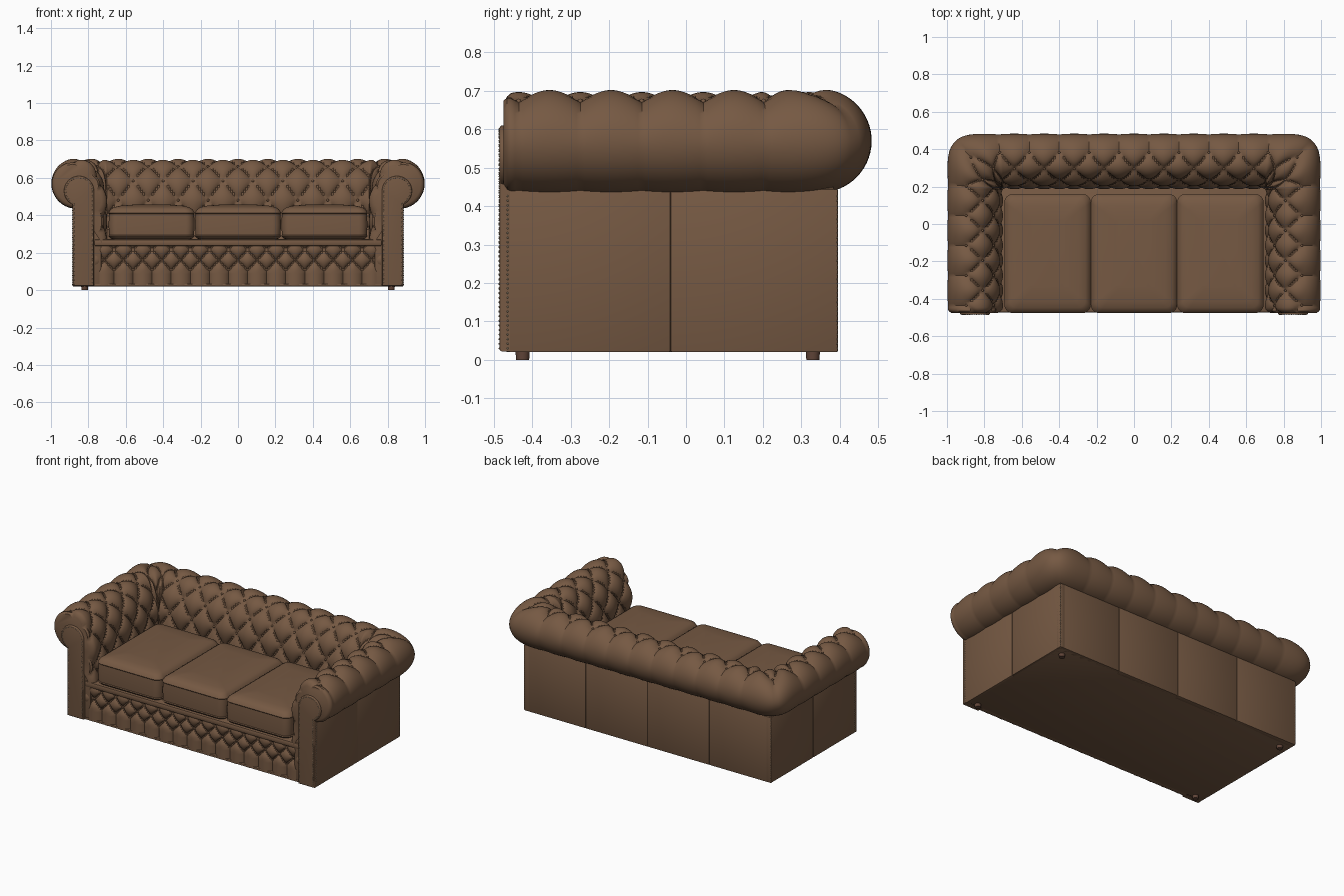
import bpy, bmesh, math
from math import sin, cos, pi, radians
from mathutils import Matrix

if "Cube" in bpy.data.objects:
    bpy.data.objects.remove(bpy.data.objects["Cube"])


def material(name, rgb):
    m = bpy.data.materials.new(name)
    m.diffuse_color = (*rgb, 1)
    m.use_nodes = True
    m.node_tree.nodes["Principled BSDF"].inputs["Base Color"].default_value = m.diffuse_color
    return m


LEATHER = material("brown leather", (0.18, 0.1, 0.056))
STUD = material("pale studs", (0.45, 0.36, 0.25))
WOOD = material("dark wood", (0.12, 0.06, 0.04))


def finish(bm, name, mat):
    bmesh.ops.recalc_face_normals(bm, faces=bm.faces[:])
    me = bpy.data.meshes.new(name)
    bm.to_mesh(me)
    bm.free()
    me.materials.append(mat)
    ob = bpy.data.objects.new(name, me)
    bpy.context.collection.objects.link(ob)
    return ob


def box(name, x0, x1, y0, y1, z0, z1, bevel=0.004, mat=LEATHER):
    bm = bmesh.new()
    bmesh.ops.create_cube(bm, size=1)
    for v in bm.verts:
        v.co = ((x0 + x1) / 2 + v.co.x * (x1 - x0), (y0 + y1) / 2 + v.co.y * (y1 - y0),
                (z0 + z1) / 2 + v.co.z * (z1 - z0))
    bmesh.ops.bevel(bm, geom=bm.edges[:], offset=bevel, segments=2, profile=0.5, affect='EDGES')
    return finish(bm, name, mat)


def dots(name, points, r, mat, sub=1):
    bm = bmesh.new()
    for p in points:
        bmesh.ops.create_icosphere(bm, subdivisions=sub, radius=r, matrix=Matrix.Translation(p))
    return finish(bm, name, mat)


def grid(bm, rows):
    vs = [[bm.verts.new(p) for p in r] for r in rows]
    for a, b in zip(vs, vs[1:]):
        for i in range(len(a) - 1):
            bm.faces.new((a[i], a[i + 1], b[i + 1], b[i]))
    return vs


# --- tufted arms and back: a rolled profile swept round a U ---
IX, IY, PITCH, ROW = 0.70, 0.185, 0.16, 0.115
prof = [(0, 0.25 + 0.021 * i) for i in range(10)]
prof += [(0.16 * (1 - cos(t)), 0.46 + 0.245 * sin(t)) for t in [pi / 2 * i / 40 for i in range(41)]]
prof += [(0.163 + 0.135 * sin(t), 0.57 + 0.135 * cos(t)) for t in [pi * i / 50 for i in range(1, 51)]]
arc = [0]
for p, q in zip(prof, prof[1:]):
    arc.append(arc[-1] + math.dist(p, q))
V0 = next(s for s, p in zip(arc, prof) if p[0] > 0.2 and p[1] > 0.6)  # top button row


def profile_at(v):
    v = min(max(v, 0), arc[-1])
    i = next(j for j in range(len(arc) - 1) if arc[j + 1] >= v - 1e-9)
    L = arc[i + 1] - arc[i]
    t = (v - arc[i]) / L
    (d0, z0), (d1, z1) = prof[i], prof[i + 1]
    return d0 + (d1 - d0) * t, z0 + (z1 - z0) * t, -(z1 - z0) / L, (d1 - d0) / L


def place(k, d, z):
    side = -1
    if k > 6.5:
        k, side = 13 - k, 1
    d = max(d, 0.001)
    if k < -0.125:
        x, y = IX + d, IY + (k + 0.125) * PITCH
    elif k < 2.125:
        t = (k + 0.125) / 2.25 * pi / 2
        f = d / (cos(t) ** 5 + sin(t) ** 5) ** 0.2
        x, y = IX + f * cos(t), IY + f * sin(t)
    else:
        x, y = IX - (k - 2.125) * PITCH, IY + d
    return side * x, y, z


def pad_point(k, pr, v, extra=0.0):
    d, z, nd, nz = pr
    b = (V0 - v) / ROW
    if b >= 0:
        bump, depth = math.sqrt(abs(sin(pi * (k + b / 2)) * sin(pi * (k - b / 2)))), 0.03
    else:
        bump, depth = abs(sin(pi * k)) ** 0.8, 0.004 + 0.026 * max(0, 1 + b / 1.6) ** 1.5
    h = -depth * (1 - bump) + extra
    return place(k, d + nd * h, z + nz * h)


step = ROW / 8
vs = [V0 + step * i for i in range(-int(V0 / step), int((arc[-1] - V0) / step) + 1)] + [arc[-1]]
samples = [(profile_at(v), v) for v in vs]
N = 344
rows = []
for i in range(N + 1):
    e = {0: -0.02, 1: -0.005}.get(min(i, N - i), 0)
    rows.append([pad_point(-4.25 + i / 16, pr, v, e) for pr, v in samples])
bm = bmesh.new()
cols = grid(bm, rows)
bm.faces.new(cols[0])
bm.faces.new(cols[-1])
finish(bm, "tufted_arms_and_back", LEATHER)

# upholstery buttons at the lattice points
pts = []
for r in range(4):
    v = V0 - r * ROW
    pr = profile_at(v)
    for j in range(-4, 18):
        k = j + (r % 2) / 2
        if -4.1 < k < 17.1 and not (r > 1 and (-0.125 < k < 2.125 or 10.875 < k < 13.125)):
            pts.append(pad_point(k, pr, v, 0.003))
dots("upholstery_buttons", pts, 0.007, LEATHER, 2)

# --- body panels with seams ---
box("base", -0.875, 0.875, -0.445, 0.385, 0.02, 0.26)
for s in (-1, 1):
    tag = "left" if s < 0 else "right"
    xs = sorted((s * 0.73, s * 0.88))
    box(tag + "_arm_core", *xs, -0.465, 0.385, 0.025, 0.45)
    xs = sorted((s * 0.85, s * 0.885))
    box(tag + "_side_panel_front", *xs, -0.462, -0.04, 0.02, 0.445)
    box(tag + "_side_panel_rear", *xs, -0.04, 0.395, 0.02, 0.445)
for i in range(4):
    x = -0.885 + i * 0.4425
    box("back_panel", x, x + 0.4425, 0.36, 0.395, 0.02, 0.445)
box("back_core", -0.87, 0.87, 0.23, 0.385, 0.2, 0.45)

# --- scroll-topped arm fronts with studs ---
CX, CZ, R = 0.85, 0.53, 0.08


def scroll(r, x0, x1, z0, n):
    a0 = -math.acos((x1 - CX) / r)
    arc_pts = [(CX + r * cos(a0 + (pi - a0) * i / n), CZ + r * sin(a0 + (pi - a0) * i / n))
               for i in range(n + 1)]
    return [(x1, z0)] + arc_pts + [(x0, z0)]


studs = []
for s in (-1, 1):
    bm = bmesh.new()
    f = bm.faces.new([bm.verts.new((s * x, -0.485, z)) for x, z in scroll(R, 0.77, 0.885, 0.022, 30)])
    ext = bmesh.ops.extrude_face_region(bm, geom=[f])
    for g in ext["geom"]:
        if isinstance(g, bmesh.types.BMVert):
            g.co.y = -0.45
    front = [e for e in bm.edges if all(v.co.y < -0.48 for v in e.verts)]
    bmesh.ops.bevel(bm, geom=front, offset=0.007, segments=3, profile=0.5, affect='EDGES')
    finish(bm, "arm_front_scroll", LEATHER)
    path = scroll(0.071, 0.779, 0.876, 0.03, 24)
    for p, q in zip(path, path[1:]):
        n = max(1, round(math.dist(p, q) / 0.012))
        studs += [(s * (p[0] + (q[0] - p[0]) * i / n), -0.485, p[1] + (q[1] - p[1]) * i / n)
                  for i in range(n)]
    for i in range(34):
        z = 0.03 + i * 0.012
        studs += [(s * 0.883, 0.393, z), (s * 0.885, -0.464, z)]
dots("studs", studs, 0.0028, STUD)

# --- tufted front apron ---
W = 0.102


def apron(x, z):
    a, b = x / W + 0.5, (z - 0.105) / 0.055
    if b >= 0:
        bump = math.sqrt(abs(sin(pi * (a + b / 2)) * sin(pi * (a - b / 2))))
    else:
        bump = abs(sin(pi * a)) ** 0.7
    return (x, -0.447 - 0.024 * bump, z)


bm = bmesh.new()
grid(bm, [[apron(-0.765 + W * i / 12, 0.105 + 0.055 * j / 6) for i in range(181)] for j in range(-9, 16)])
finish(bm, "tufted_apron", LEATHER)
dots("apron_buttons", [(W * i, -0.45, 0.16) for i in range(-7, 8)], 0.006, LEATHER, 2)
box("apron_bottom_trim", -0.77, 0.77, -0.468, -0.43, 0.02, 0.034)
box("seat_rail", -0.77, 0.77, -0.474, 0.2, 0.235, 0.272, 0.01)

# --- three seat cushions, lofted rounded rectangles with piping ---
layers = [(0.06, 0.268), (0.025, 0.27), (0.008, 0.277), (0, 0.285), (-0.004, 0.29), (0, 0.295), (-0.003, 0.35),
          (0, 0.408), (-0.004, 0.413), (0, 0.419), (0.008, 0.432), (0.025, 0.443), (0.06, 0.451), (0.13, 0.457)]
for c in (-1, 0, 1):
    bm = bmesh.new()
    rows = []
    for inset, z in layers:
        hx, hy, r = 0.227 - inset, 0.315 - inset, max(0.045 - inset * 0.3, 0.02)
        ring = []
        for q, (sx, sy) in enumerate(((1, 1), (-1, 1), (-1, -1), (1, -1))):
            for i in range(7):
                t = (q + i / 6) * pi / 2
                ring.append((c * 0.462 + sx * (hx - r) + r * cos(t), -0.158 + sy * (hy - r) + r * sin(t), z))
        rows.append(ring + ring[:1])
    cols = grid(bm, rows)
    bm.faces.new(cols[0][:-1])
    bm.faces.new(cols[-1][:-1])
    bmesh.ops.remove_doubles(bm, verts=bm.verts[:], dist=1e-5)
    finish(bm, "seat_cushion", LEATHER)

# --- feet ---
for x in (-0.82, 0.82):
    for y in (-0.425, 0.33):
        bm = bmesh.new()
        bmesh.ops.create_cone(bm, cap_ends=True, segments=20, radius1=0.017, radius2=0.019, depth=0.03,
                              matrix=Matrix.Translation((x, y, 0.015)))
        finish(bm, "foot", WOOD)

# smooth shading with crisp edges
for ob in bpy.context.collection.objects:
    ob.select_set(True)
    bpy.context.view_layer.objects.active = ob
bpy.ops.object.shade_smooth_by_angle(angle=radians(40))
